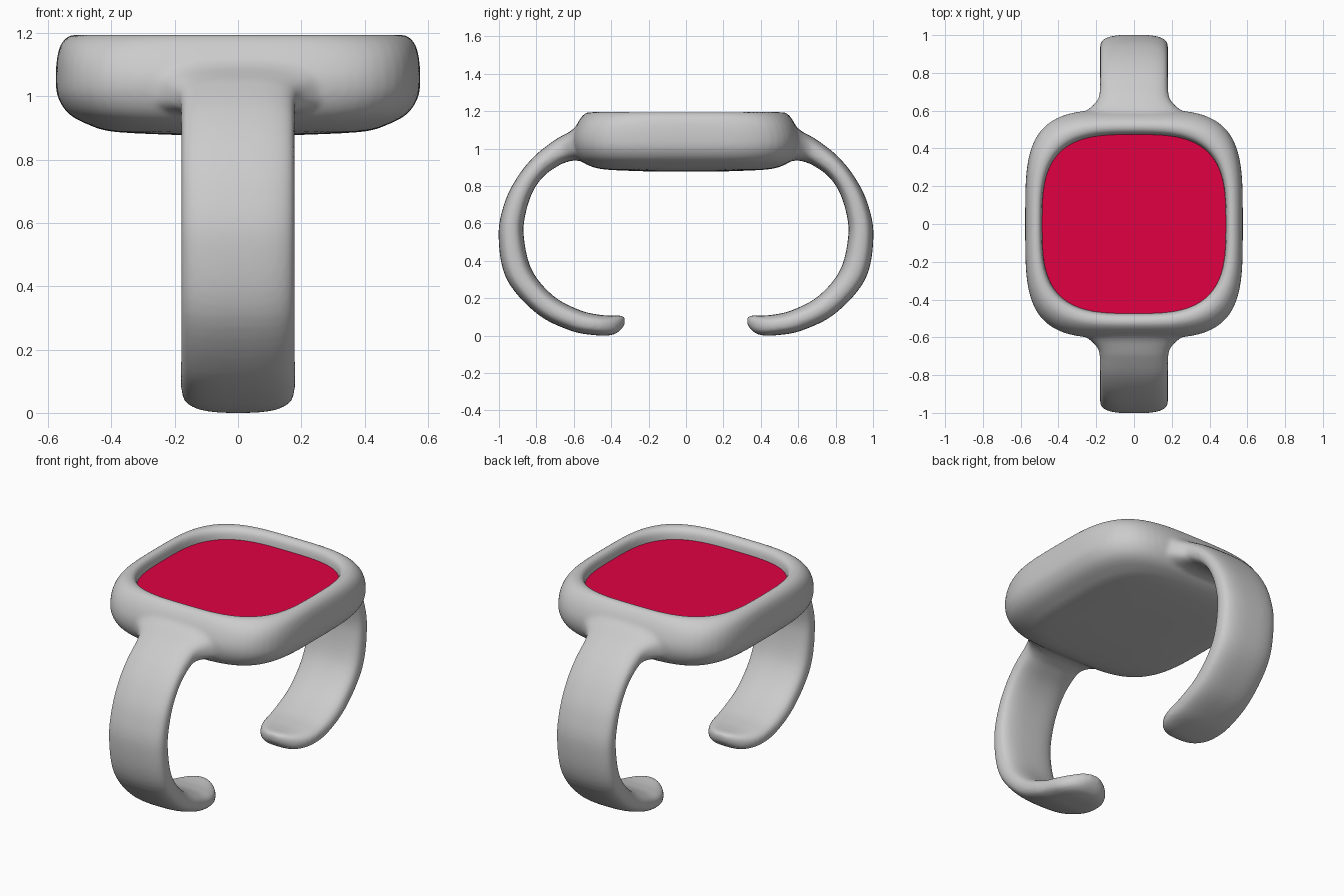
import bpy, bmesh, math
from mathutils import Vector

if "Cube" in bpy.data.objects:
    bpy.data.objects.remove(bpy.data.objects["Cube"])


def superellipse(a, b, n, count):
    pts = []
    for i in range(count):
        t = 2 * math.pi * (i + 0.5) / count
        c, s = math.cos(t), math.sin(t)
        r = (abs(c) ** n + abs(s) ** n) ** (-1 / n)
        pts.append((a * r * c, b * r * s))
    return pts


def catmull(rows, steps):
    out = []
    for i in range(len(rows) - 1):
        p0, p1 = rows[max(i - 1, 0)], rows[i]
        p2, p3 = rows[i + 1], rows[min(i + 2, len(rows) - 1)]
        for k in range(steps):
            t = k / steps
            out.append([0.5 * (2 * b + (c - a) * t + (2 * a - 5 * b + 4 * c - d) * t * t
                               + (3 * b - a - 3 * c + d) * t ** 3)
                        for a, b, c, d in zip(p0, p1, p2, p3)])
    return out + [list(rows[-1])]


def loft(bm, rings):
    loops = [[bm.verts.new(p) for p in ring] for ring in rings]
    n = len(loops[0])
    for a, b in zip(loops, loops[1:]):
        for i in range(n):
            j = (i + 1) % n
            bm.faces.new((a[i], a[j], b[j], b[i]))
    bm.faces.new(loops[0][::-1])
    bm.faces.new(loops[-1])


def finish(bm, name):
    bmesh.ops.recalc_face_normals(bm, faces=bm.faces)
    me = bpy.data.meshes.new(name)
    bm.to_mesh(me)
    bm.free()
    ob = bpy.data.objects.new(name, me)
    bpy.context.collection.objects.link(ob)
    bpy.ops.object.select_all(action='DESELECT')
    ob.select_set(True)
    bpy.context.view_layer.objects.active = ob
    bpy.ops.object.shade_smooth_by_angle(angle=math.radians(40))
    return ob


# Watch case: half width, half length, height, corner exponent
case_rows = [
    (0.18, 0.20, 0.878, 3.6), (0.39, 0.43, 0.888, 3.6), (0.47, 0.52, 0.91, 3.8),
    (0.535, 0.572, 0.945, 3.9), (0.57, 0.60, 1.00, 3.9), (0.576, 0.605, 1.06, 3.9),
    (0.572, 0.587, 1.12, 3.9), (0.56, 0.562, 1.165, 3.7), (0.535, 0.535, 1.191, 3.5),
    (0.51, 0.51, 1.196, 3.3), (0.493, 0.485, 1.18, 3.2), (0.487, 0.475, 1.15, 3.2),
    (0.485, 0.472, 1.10, 3.2)]
body = bmesh.new()
loft(body, [[(x, y, z) for x, y in superellipse(a, b, n, 96)]
            for a, b, z, n in catmull(case_rows, 3)])

# Strap arms: outer y, z, inner y, z, half width (flared at the case, rounded at the tip)
strap_rows = [
    (0.53, 1.165, 0.53, 0.93, 0.31), (0.57, 1.135, 0.57, 0.935, 0.295),
    (0.615, 1.095, 0.61, 0.936, 0.235), (0.66, 1.07, 0.64, 0.927, 0.197),
    (0.71, 1.04, 0.675, 0.913, 0.182), (0.81, 0.96, 0.755, 0.858, 0.18),
    (0.90, 0.85, 0.815, 0.778, 0.18), (0.97, 0.71, 0.855, 0.665, 0.18),
    (1.002, 0.535, 0.868, 0.535, 0.18), (0.96, 0.305, 0.825, 0.352, 0.18),
    (0.80, 0.12, 0.71, 0.213, 0.18), (0.62, 0.028, 0.57, 0.137, 0.18),
    (0.48, 0.002, 0.465, 0.112, 0.168), (0.395, 0.004, 0.395, 0.107, 0.13),
    (0.35, 0.03, 0.35, 0.108, 0.08), (0.326, 0.065, 0.328, 0.10, 0.03)]
for side in (-1, 1):
    rings = []
    for oy, oz, iy, iz, w in catmull(strap_rows, 6):
        o, i = Vector((0, oy * side, oz)), Vector((0, iy * side, iz))
        mid, half = (o + i) / 2, (o - i) / 2
        rings.append([mid + half * v + Vector((u, 0, 0))
                      for u, v in superellipse(w, 1, 2.9, 48)])
    loft(body, rings)

# Case and arms fused into one softly blended body
body = finish(body, "watch_body")
fuse = body.modifiers.new("fuse", 'REMESH')
fuse.mode = 'VOXEL'
fuse.voxel_size = 0.01
fuse.use_smooth_shade = True
blend = body.modifiers.new("blend", 'SMOOTH')
blend.factor = 0.5
blend.iterations = 12

# Recessed screen
bm = bmesh.new()
loft(bm, [[(x, y, z) for x, y in superellipse(0.49, 0.478, 3.2, 64)] for z in (1.115, 1.133)])
screen = finish(bm, "screen")
mat = bpy.data.materials.new("screen_red")
mat.diffuse_color = (0.75, 0.0, 0.055, 1)
mat.use_nodes = True
mat.node_tree.nodes["Principled BSDF"].inputs["Base Color"].default_value = mat.diffuse_color
screen.data.materials.append(mat)
